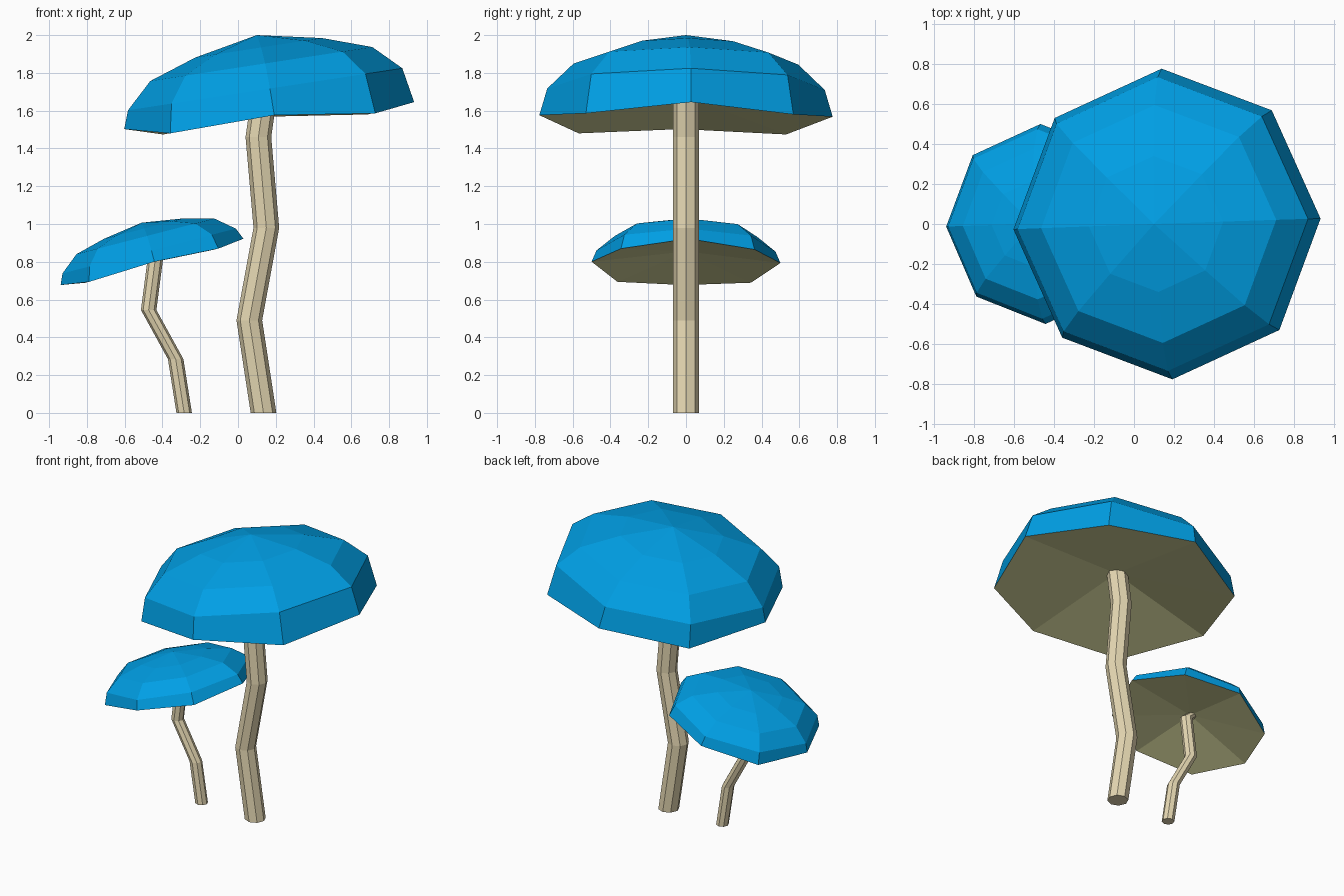
import bpy, bmesh
from math import sin, cos, radians, pi
from mathutils import Matrix, Vector

if "Cube" in bpy.data.objects:
    bpy.data.objects.remove(bpy.data.objects["Cube"], do_unlink=True)

SIDES = 8


def make_material(name, rgb):
    mat = bpy.data.materials.new(name)
    mat.use_nodes = True
    mat.diffuse_color = (*rgb, 1)
    mat.node_tree.nodes["Principled BSDF"].inputs["Base Color"].default_value = (*rgb, 1)
    return mat


blue = make_material("cap blue", (0.0, 0.35, 0.79))
olive = make_material("gill olive", (0.72, 0.72, 0.36))
cream = make_material("stem cream", (0.79, 0.69, 0.45))


def ring(bm, radius, z, turn=0.0):
    angles = [turn + 2 * pi * i / SIDES for i in range(SIDES)]
    return [bm.verts.new((radius * cos(a), radius * sin(a), z)) for a in angles]


def bridge(bm, low, high):
    for i in range(SIDES):
        j = (i + 1) % SIDES
        bm.faces.new((low[i], low[j], high[j], high[i]))


def fan(bm, loop, tip, material=0):
    for i in range(SIDES):
        bm.faces.new((loop[i], loop[(i + 1) % SIDES], tip)).material_index = material


def finish(bm, name, materials):
    bmesh.ops.recalc_face_normals(bm, faces=bm.faces[:])
    mesh = bpy.data.meshes.new(name)
    bm.to_mesh(mesh)
    bm.free()
    for mat in materials:
        mesh.materials.append(mat)
    obj = bpy.data.objects.new(name, mesh)
    bpy.context.collection.objects.link(obj)
    return obj


def make_cap(name, centre, tilt, turn, profile, apex, hollow, rim_shift):
    """Faceted dome of rings, leaning towards -x, with a hollow fan below."""
    bm = bmesh.new()
    rings = [ring(bm, r, z, radians(turn)) for r, z in profile]
    for low, high in zip(rings, rings[1:]):
        bridge(bm, low, high)
    fan(bm, rings[-1], bm.verts.new((0, 0, apex)))
    fan(bm, rings[0], bm.verts.new((0, 0, hollow)), 1)
    lean = Matrix.Translation(centre) @ Matrix.Rotation(radians(-tilt), 4, 'Y')
    bm.transform(lean)
    # uneven rim, mirrored front to back
    for i, vert in enumerate(rings[0]):
        vert.co.z += rim_shift[min(i, SIDES - i)]
    return finish(bm, name, (blue, olive))


def make_stem(name, radius, path):
    """Eight-sided stalk following bends in the xz plane."""
    bm = bmesh.new()
    rings = []
    for x, z in path:
        loop = ring(bm, radius, z)
        bmesh.ops.translate(bm, verts=loop, vec=Vector((x, 0, 0)))
        rings.append(loop)
    for low, high in zip(rings, rings[1:]):
        bridge(bm, low, high)
    bm.faces.new(rings[0])
    bm.faces.new(rings[-1])
    return finish(bm, name, (cream,))


# Large mushroom
make_stem("large_stem", 0.068,
          [(0.135, 0), (0.06, 0.49), (0.15, 0.98), (0.108, 1.46), (0.145, 1.72)])
make_cap("large_cap", (0.165, 0, 1.575), 8.7, 2,
         [(0.777, 0), (0.735, 0.14), (0.595, 0.275), (0.34, 0.362)],
         0.43, 0.1, (-0.047, -0.075, -0.003, -0.015, 0.045))

# Small mushroom
make_stem("small_stem", 0.041,
          [(-0.285, 0), (-0.33, 0.285), (-0.473, 0.545), (-0.437, 0.82), (-0.5, 0.87)])
make_cap("small_cap", (-0.455, 0, 0.797), 14.5, 1.5,
         [(0.5, 0), (0.474, 0.062), (0.377, 0.142), (0.217, 0.184)],
         0.217, 0.06, (0, -0.018, 0, -0.017, 0.005))
